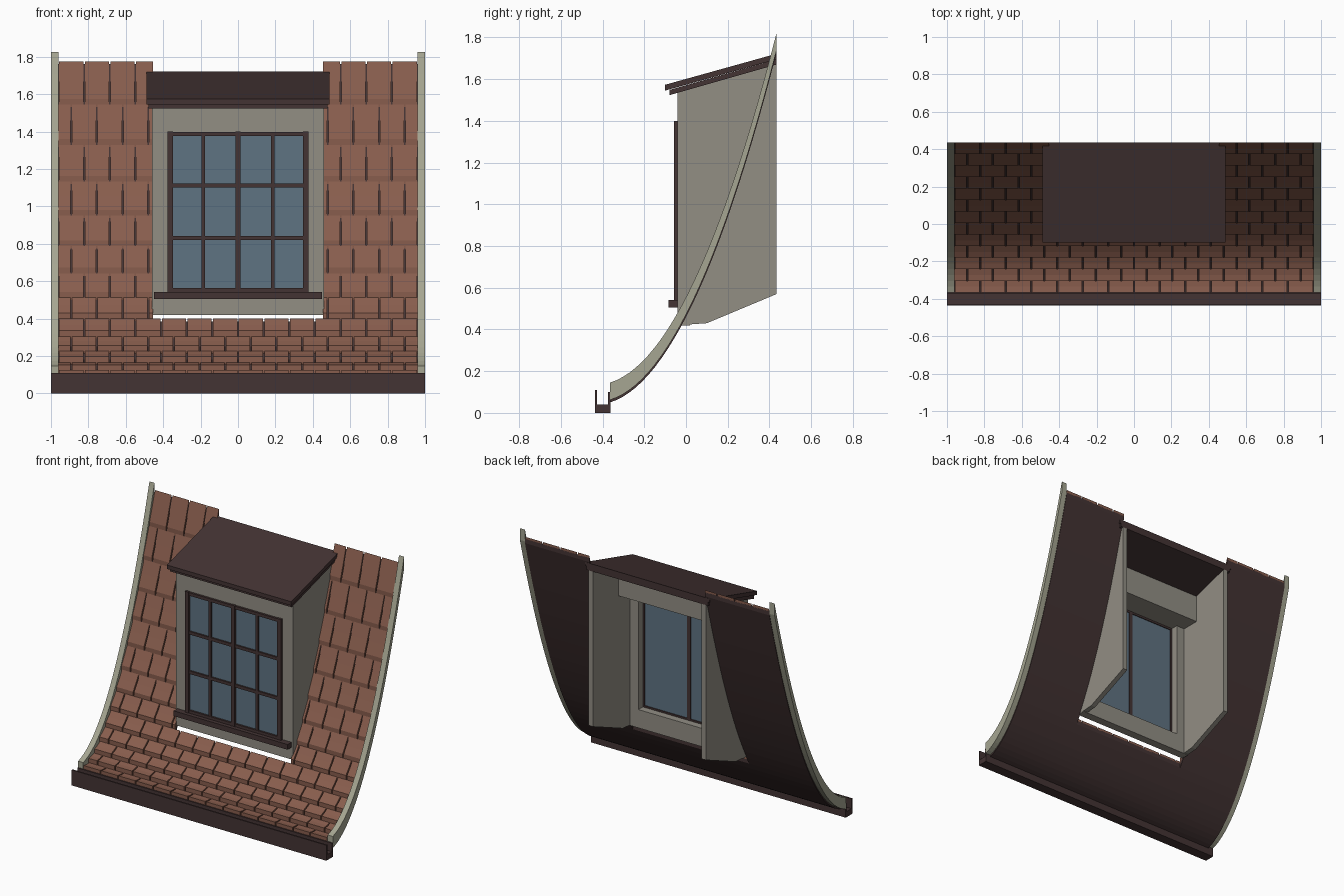
import bpy, bmesh

cube = bpy.data.objects.get("Cube")
if cube:
    bpy.data.objects.remove(cube, do_unlink=True)


def material(name, r, g, b):
    # sRGB 0-255 to linear
    col = [((c / 255 + 0.055) / 1.055) ** 2.4 for c in (r, g, b)] + [1]
    m = bpy.data.materials.new(name)
    m.diffuse_color = col
    m.use_nodes = True
    m.node_tree.nodes["Principled BSDF"].inputs["Base Color"].default_value = col
    return m


TILE = material("clay tile", 136, 93, 77)
WOOD = material("dark wood", 67, 51, 51)
WALL = material("grey render", 146, 142, 132)
TRIM = material("pale sage trim", 166, 166, 146)
GLASS = material("blue glass", 95, 115, 130)

EAVE, DEPTH, ROWS = -0.365, 0.8, 13
STEP = DEPTH / ROWS
HOLE_ROW = 5          # dormer opening starts above this row
HOLE_X, SIDE_X = 0.455, 0.96


def curve(t, lift=0.0):
    """Point (y, z) on the swept roof, t measured back from the eave."""
    return (EAVE + t, 0.05 + 0.3 * t + 2.25 * t * t + lift)


def add_prism(bm, profile, x0, x1):
    """Extrude a (y, z) outline along x."""
    a = [bm.verts.new((x0, y, z)) for y, z in profile]
    b = [bm.verts.new((x1, y, z)) for y, z in profile]
    n = len(a)
    bm.faces.new(a)
    bm.faces.new(b[::-1])
    for i in range(n):
        j = (i + 1) % n
        bm.faces.new((a[i], b[i], b[j], a[j]))


def finish(name, bm, mat):
    bmesh.ops.recalc_face_normals(bm, faces=bm.faces[:])
    me = bpy.data.meshes.new(name)
    bm.to_mesh(me)
    bm.free()
    me.materials.append(mat)
    ob = bpy.data.objects.new(name, me)
    bpy.context.scene.collection.objects.link(ob)
    return ob


def prisms(name, mat, items):
    bm = bmesh.new()
    for profile, x0, x1 in items:
        add_prism(bm, profile, x0, x1)
    return finish(name, bm, mat)


def rect(y0, y1, z0, z1):
    return [(y0, z0), (y1, z0), (y1, z1), (y0, z1)]


def band(t0, t1, low, high, n):
    ts = [t0 + (t1 - t0) * i / n for i in range(n + 1)]
    return [curve(t, low) for t in ts] + [curve(t, high) for t in reversed(ts)]


def both_sides(profile, x0, x1):
    return [(profile, x0, x1), (profile, -x1, -x0)]


# Roof deck: full width below the dormer, two strips beside it
hole_t = HOLE_ROW * STEP
prisms("roof_deck", WOOD,
       [(band(0, hole_t, 0, 0.03, 10), -SIDE_X, SIDE_X)]
       + both_sides(band(hole_t, DEPTH, 0, 0.03, 16), HOLE_X, SIDE_X))

# Verge trims on both ends
prisms("verge_trim", TRIM, both_sides(band(0, DEPTH, 0.012, 0.095, 26), SIDE_X, 1.0))

# Staggered tile courses, each tile lifted at its lower edge
bm = bmesh.new()
TILE_W, GAP = 2 * SIDE_X / 14, 0.004
for row in range(ROWS):
    t0, t1 = row * STEP, (row + 1) * STEP
    outline = [curve(t0, 0.032), curve(t1, 0.025), curve(t1, 0.045),
               curve((t0 + t1) / 2, 0.06), curve(t0, 0.075)]
    spans = [(-SIDE_X, SIDE_X)] if row < HOLE_ROW else [(-SIDE_X, -HOLE_X), (HOLE_X, SIDE_X)]
    start = -SIDE_X - (row % 2) * TILE_W / 2
    for k in range(15):
        for lo, hi in spans:
            x0 = max(start + k * TILE_W + GAP, lo)
            x1 = min(start + (k + 1) * TILE_W - GAP, hi)
            if x1 - x0 > 0.005:
                add_prism(bm, outline, x0, x1)
finish("roof_tiles", bm, TILE)

# Gutter trough along the eave
prisms("gutter", WOOD, [([(-0.437, 0), (-0.363, 0), (-0.363, 0.1), (-0.373, 0.1),
                          (-0.373, 0.04), (-0.427, 0.04), (-0.427, 0.11), (-0.437, 0.11)], -1, 1)])

# Dormer side walls
FRONT, BACK = -0.04, 0.435
cheek = [(FRONT, 0.42), (0.1, 0.43), (BACK, 0.57), (BACK, 1.67), (FRONT, 1.535)]
prisms("dormer_side_walls", WALL, both_sides(cheek, 0.425, 0.46))

# Dormer front wall around the window, with a deep header inside
INNER = 0.02
prisms("dormer_front_wall", WALL,
       both_sides(rect(FRONT, INNER, 0.42, 1.535), 0.36, 0.459)
       + [(rect(FRONT, INNER, 0.42, 0.55), -0.36, 0.36),
          (rect(FRONT, INNER, 1.39, 1.535), -0.36, 0.36)])
prisms("dormer_header", WALL,
       [([(INNER, 1.39), (0.15, 1.39), (0.15, 1.585), (INNER, 1.55)], -0.425, 0.425)])

# Dormer roof: two sloping slabs
prisms("dormer_roof_lower", WOOD,
       [([(-0.08, 1.523), (BACK, 1.67), (BACK, 1.695), (-0.08, 1.548)], -0.478, 0.478)])
prisms("dormer_roof_upper", WOOD,
       [([(-0.1, 1.545), (BACK, 1.695), (BACK, 1.722), (-0.1, 1.573)], -0.488, 0.488)])

# Window: glass, frame, glazing bars and sill
prisms("window_glass", GLASS, [(rect(-0.042, -0.036, 0.55, 1.39), -0.36, 0.36)])
bars = both_sides(rect(-0.057, -0.03, 0.54, 1.4), 0.348, 0.378)
bars += [(rect(-0.057, -0.03, 0.54, 1.4), -0.014, 0.014)]
bars += both_sides(rect(-0.053, -0.041, 0.54, 1.39), 0.176, 0.194)
bars += [(rect(-0.055, -0.03, z, z + 0.022), -0.36, 0.36) for z in (0.54, 1.376)]
bars += [(rect(-0.053, -0.041, z, z + 0.022), -0.36, 0.36) for z in (0.82, 1.1)]
prisms("window_frame", WOOD, bars)
prisms("window_sill", WOOD, [(rect(-0.083, FRONT, 0.505, 0.542), -0.448, 0.448)])
